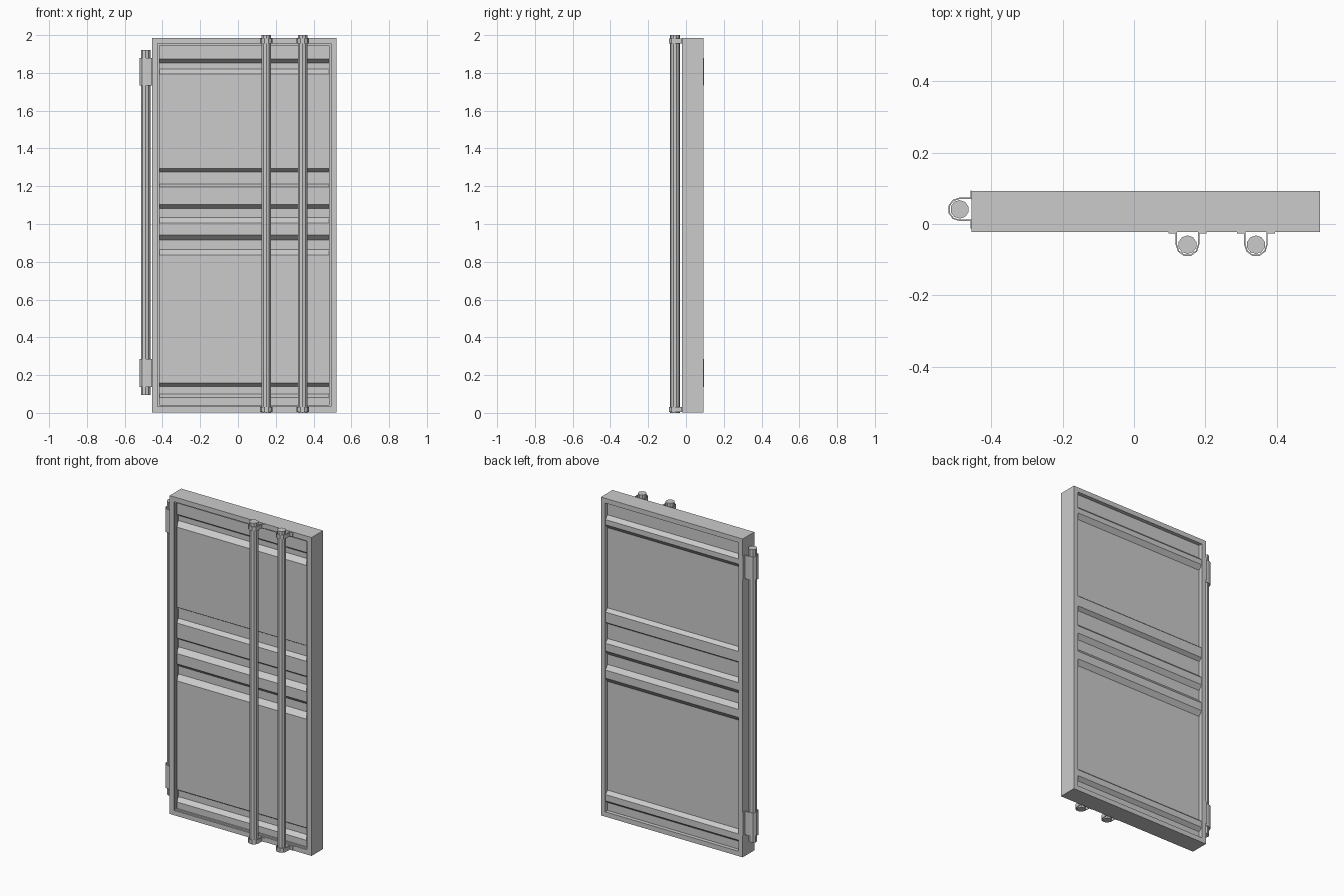
import bpy, bmesh, math
from mathutils import Matrix

if "Cube" in bpy.data.objects:
    bpy.data.objects.remove(bpy.data.objects["Cube"])

X0, X1, Y0, Y1, Z0, Z1 = -0.455, 0.522, -0.022, 0.092, 0.003, 1.985
RIM = 0.03


def finish(name, bm):
    bmesh.ops.recalc_face_normals(bm, faces=bm.faces)
    me = bpy.data.meshes.new(name)
    bm.to_mesh(me)
    bm.free()
    ob = bpy.data.objects.new(name, me)
    bpy.context.collection.objects.link(ob)
    return ob


def ring(name, inset, width, y0, y1):
    """Rectangular ring in the xz plane, inset from the door outline."""
    bm = bmesh.new()
    loops = []
    for d, y in ((inset, y0), (inset, y1), (inset + width, y1), (inset + width, y0)):
        a, b, c, e = X0 + d, X1 - d, Z0 + d, Z1 - d
        loops.append([bm.verts.new(p) for p in ((a, y, c), (b, y, c), (b, y, e), (a, y, e))])
    for k in range(4):
        p, q = loops[k], loops[(k + 1) % 4]
        for i in range(4):
            j = (i + 1) % 4
            bm.faces.new((p[i], p[j], q[j], q[i]))
    return finish(name, bm)


def rod(name, x, y, z0, z1, r=0.026, sides=10):
    bm = bmesh.new()
    bmesh.ops.create_cone(bm, cap_ends=True, segments=sides, radius1=r, radius2=r,
                          depth=z1 - z0,
                          matrix=Matrix.Translation((x, y, (z0 + z1) / 2)))
    return finish(name, bm)


def strap(name, x, y, z0, z1, turn=0.0, base=0.036, r=0.033, flange=0.053, t=0.004):
    """U-shaped strap wrapped round a rod, with two mounting flanges."""
    outer = [(-flange, base - t), (-r, base - t)]
    inner = [(-flange, base), (-r + t, base)]
    n = 5
    for i in range(n + 1):
        a = math.pi + math.pi * i / n
        outer.append((r * math.cos(a), r * math.sin(a)))
        inner.append(((r - t) * math.cos(a), (r - t) * math.sin(a)))
    outer += [(r, base - t), (flange, base - t)]
    inner += [(r - t, base), (flange, base)]
    bm = bmesh.new()
    o = [bm.verts.new((*p, z0)) for p in outer]
    i_ = [bm.verts.new((*p, z0)) for p in inner]
    faces = [bm.faces.new((o[k], o[k + 1], i_[k + 1], i_[k])) for k in range(len(o) - 1)]
    res = bmesh.ops.extrude_face_region(bm, geom=faces, use_keep_orig=True)
    top = [v for v in res["geom"] if isinstance(v, bmesh.types.BMVert)]
    bmesh.ops.translate(bm, verts=top, vec=(0, 0, z1 - z0))
    bmesh.ops.transform(bm, verts=bm.verts,
                        matrix=Matrix.Translation((x, y, 0)) @ Matrix.Rotation(turn, 4, 'Z'))
    return finish(name, bm)


# Door frame and inner seal lip
ring("door_frame", 0, RIM, Y0, Y1)
ring("seal_lip", RIM, 0.009, -0.014, 0.0)

# Panel pressed with five channels: grooves in front, ribs at the back
channels = [  # bottom slope z0, z1; top slope z0, z1
    (0.082, 0.101, 0.14, 0.159), (0.836, 0.865, 0.915, 0.942),
    (1.006, 1.034, 1.082, 1.103), (1.196, 1.212, 1.276, 1.294),
    (1.793, 1.82, 1.852, 1.873)]
prof = [(0, Z0 + RIM)]
for a, b, c, d in channels:
    prof += [(0, a), (1, b), (1, c), (0, d)]
prof.append((0, Z1 - RIM))
bm = bmesh.new()
sides = []
for x in (X0 + RIM, X1 - RIM):
    front = [bm.verts.new((x, -0.006 + 0.03 * k, z)) for k, z in prof]
    back = [bm.verts.new((x, 0.068 + 0.022 * k, z)) for k, z in prof]
    sides.append((front, back))
(f0, b0), (f1, b1) = sides
for k in range(len(prof) - 1):
    for p, q in ((f0, f1), (f1, b1), (b1, b0), (b0, f0)):
        bm.faces.new((p[k], q[k], q[k + 1], p[k + 1]))
for k in (0, -1):
    bm.faces.new((f0[k], f1[k], b1[k], b0[k]))
finish("pressed_panel", bm)

# Locking bars with top and bottom keepers
for n, x in enumerate((0.15, 0.342), 1):
    rod(f"lock_bar_{n}", x, -0.058, 0.0, 2.0)
    strap(f"lock_keeper_low_{n}", x, -0.058, 0.004, 0.03)
    strap(f"lock_keeper_high_{n}", x, -0.058, 1.955, 1.981)

# Hinge post with two hinge straps
rod("hinge_post", -0.489, 0.041, 0.095, 1.92)
for label, z0, z1 in (("low", 0.138, 0.284), ("high", 1.732, 1.878)):
    strap(f"hinge_strap_{label}", -0.489, 0.041, z0, z1, turn=-math.pi / 2, base=0.034)
